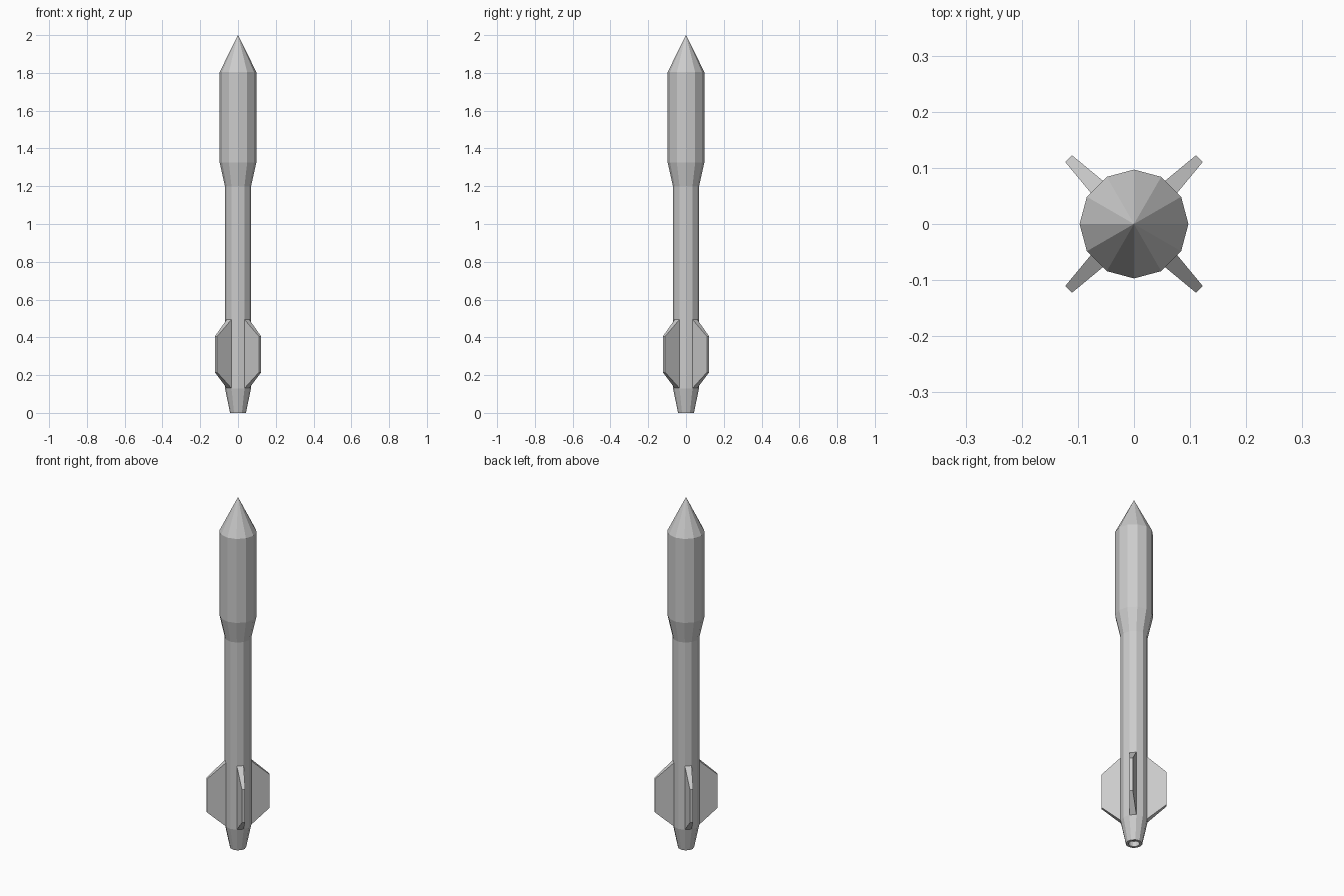
import bpy, bmesh, math

if "Cube" in bpy.data.objects:
    bpy.data.objects.remove(bpy.data.objects["Cube"])

SIDES = 12
R_LOW, R_TOP = 0.069, 0.097


def make_object(name, bm):
    bmesh.ops.recalc_face_normals(bm, faces=bm.faces)
    mesh = bpy.data.meshes.new(name)
    bm.to_mesh(mesh)
    bm.free()
    obj = bpy.data.objects.new(name, mesh)
    bpy.context.collection.objects.link(obj)
    return obj


def lathe(name, profile, tip_z):
    """Stack of 12-sided rings, flat cap on the first, pointed tip on the last."""
    bm = bmesh.new()
    rings = []
    for r, z in profile:
        rings.append([bm.verts.new((r * math.cos(math.tau * i / SIDES),
                                    r * math.sin(math.tau * i / SIDES), z))
                      for i in range(SIDES)])
    for a, b in zip(rings, rings[1:]):
        for i in range(SIDES):
            j = (i + 1) % SIDES
            bm.faces.new((a[i], a[j], b[j], b[i]))
    bm.faces.new(rings[0])
    tip = bm.verts.new((0, 0, tip_z))
    for i in range(SIDES):
        bm.faces.new((rings[-1][i], rings[-1][(i + 1) % SIDES], tip))
    return make_object(name, bm)


def fin(name, angle):
    """Tapered fin growing out of one flat side of the lower tube."""
    root_r = R_LOW * math.cos(math.pi / SIDES) - 0.001
    root_w = R_LOW * math.sin(math.pi / SIDES)
    tip_r, tip_w = 0.165, 0.0085
    outline = [(root_r, root_w, 0.13), (tip_r, tip_w, 0.215),
               (tip_r, tip_w, 0.405), (root_r, root_w, 0.495)]
    bm = bmesh.new()
    left = [bm.verts.new((r, w, z)) for r, w, z in outline]
    right = [bm.verts.new((r, -w, z)) for r, w, z in outline]
    bm.faces.new(left)
    bm.faces.new(right)
    for i in range(4):
        j = (i + 1) % 4
        bm.faces.new((left[i], left[j], right[j], right[i]))
    obj = make_object(name, bm)
    obj.rotation_euler.z = angle


# Body: recessed nozzle, thin lower tube, wide upper tube, pointed nose
lathe("rocket_body", [
    (0.028, 0.03), (0.028, 0.0), (0.042, 0.0),
    (R_LOW, 0.13), (R_LOW, 1.2),
    (R_TOP, 1.325), (R_TOP, 1.805),
], 2.0)

# Four diagonal fins
for k in range(4):
    fin(f"fin_{k + 1}", math.radians(45 + 90 * k))
